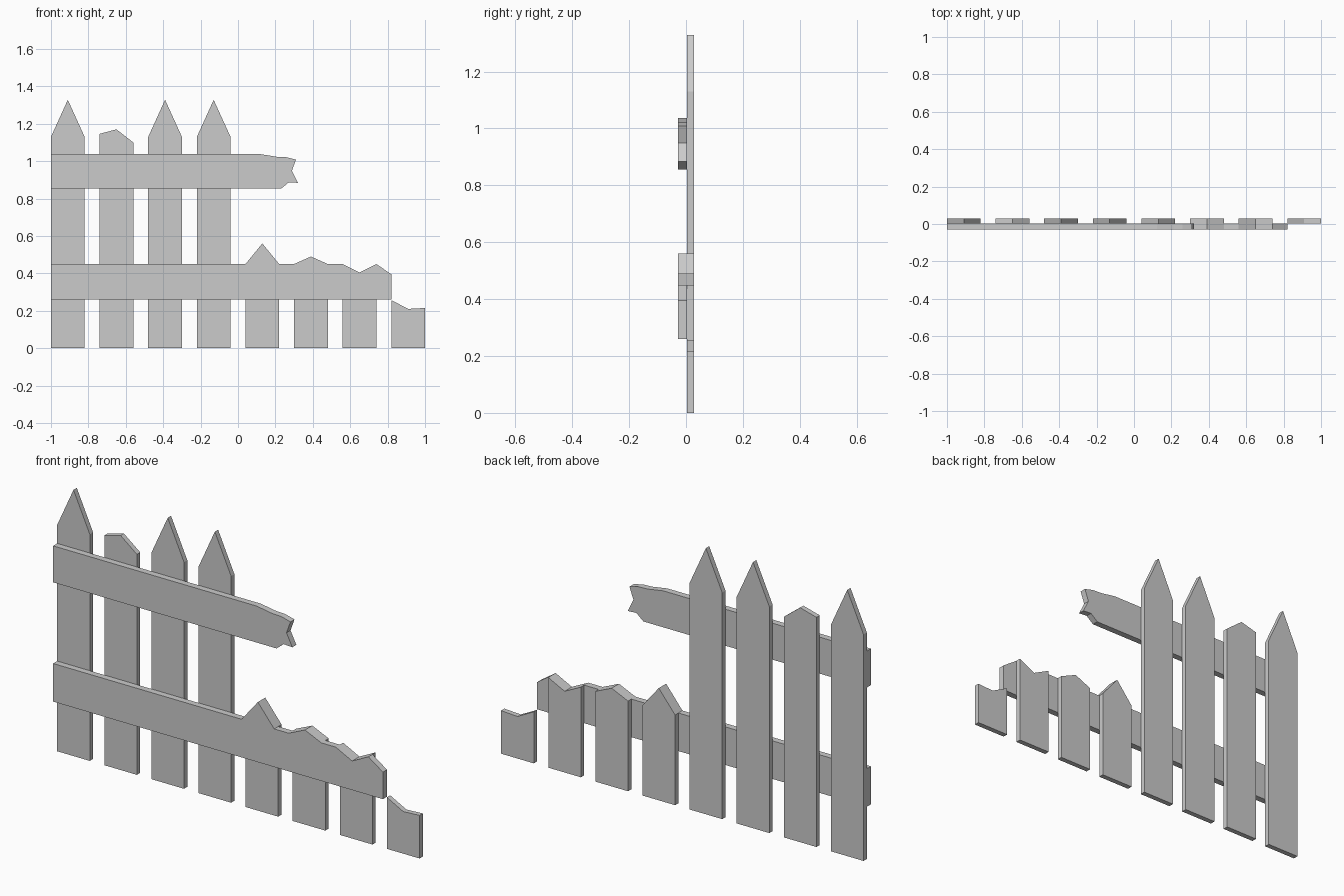
import bpy, bmesh

if "Cube" in bpy.data.objects:
    bpy.data.objects.remove(bpy.data.objects["Cube"])

Y_FRONT, Y_JOIN, Y_BACK = -0.029, 0.003, 0.029


def board(name, outline, y0, y1):
    """Extrude a front-view (x, z) outline from y0 to y1."""
    bm = bmesh.new()
    face = bm.faces.new([bm.verts.new((x, y0, z)) for x, z in outline])
    ext = bmesh.ops.extrude_face_region(bm, geom=[face], use_keep_orig=True)
    verts = [g for g in ext["geom"] if isinstance(g, bmesh.types.BMVert)]
    bmesh.ops.translate(bm, verts=verts, vec=(0, y1 - y0, 0))
    bmesh.ops.recalc_face_normals(bm, faces=bm.faces)
    mesh = bpy.data.meshes.new(name)
    bm.to_mesh(mesh)
    bm.free()
    obj = bpy.data.objects.new(name, mesh)
    bpy.context.collection.objects.link(obj)
    return obj


# Pickets: heights at the left edge, middle and right edge
whole = (1.13, 1.328, 1.13)
tops = [whole, (1.146, 1.17, 1.10), whole, whole,
        (0.45, 0.56, 0.45), (0.45, 0.49, 0.45), (0.45, 0.405, 0.45),
        (0.257, 0.21, 0.215)]
WIDTH, PITCH = 0.18, 0.26
for i, (left, mid, right) in enumerate(tops):
    x = -1 + i * PITCH
    board(f"picket_{i + 1}",
          [(x, 0), (x + WIDTH, 0), (x + WIDTH, right),
           (x + WIDTH / 2, mid), (x, left)], Y_JOIN, Y_BACK)

# Lower rail: its broken top edge follows the broken pickets
lower = [(-1, 0.26), (0.82, 0.26), (0.82, 0.395)]
for i in (6, 5, 4):
    x = -1 + i * PITCH
    left, mid, right = tops[i]
    lower += [(x + WIDTH, right), (x + WIDTH / 2, mid), (x, left)]
lower.append((-1, 0.45))
board("lower_rail", lower, Y_FRONT, Y_JOIN)

# Upper rail: snapped off with a splintered end
upper = [(-1, 0.855), (0.233, 0.855), (0.272, 0.887), (0.32, 0.884),
         (0.288, 0.948), (0.31, 1.008), (0.26, 1.021), (0.21, 1.023),
         (0.123, 1.037), (-1, 1.037)]
board("upper_rail", upper, Y_FRONT, Y_JOIN)
